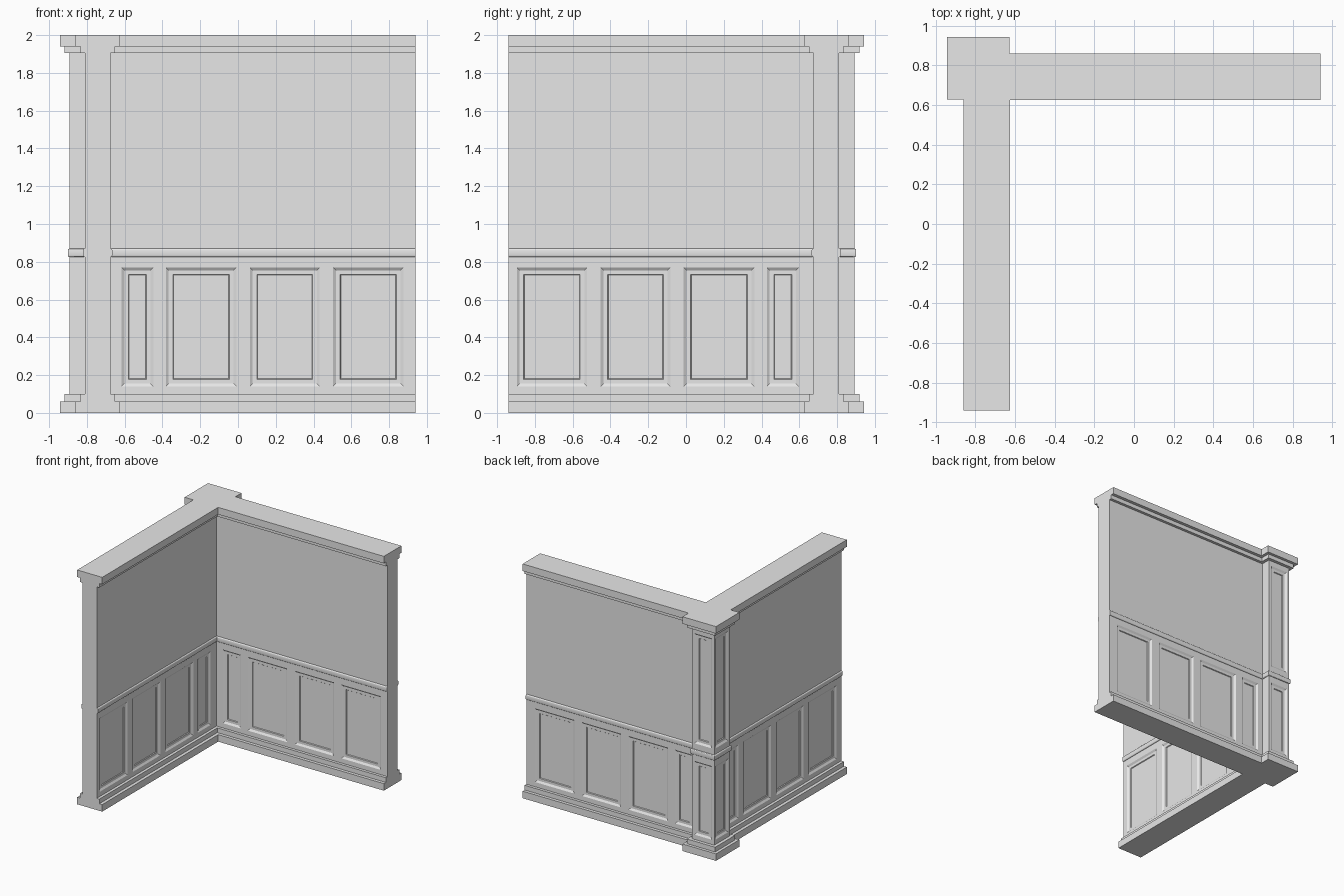
import bpy, bmesh, math
from mathutils import Matrix, Vector

cube = bpy.data.objects.get("Cube")
if cube:
    bpy.data.objects.remove(cube, do_unlink=True)

plaster = bpy.data.materials.new("light_grey")
plaster.use_nodes = True
plaster.diffuse_color = (0.8, 0.8, 0.8, 1)
plaster.node_tree.nodes["Principled BSDF"].inputs["Base Color"].default_value = (0.8, 0.8, 0.8, 1)

WALL_END, WALL_START = 0.94, -0.67
WALL_LINE = 0.7425           # distance of each wall's centre line from the middle
WALL_HALF, POST_HALF = 0.067, 0.106
POST_CENTRE = (-0.785, 0.785)
PANEL_Z = (0.14, 0.77)
PANEL_X = [(-0.617, -0.448), (-0.382, -0.008), (0.063, 0.432), (0.503, 0.876)]

# Trim courses: name, bottom, top, projection from the wall, projection from the post
TRIMS = [("plinth", 0, 0.06, 0.051, 0.052),
         ("base_moulding", 0.06, 0.10, 0.024, 0.027),
         ("chair_rail", 0.825, 0.87, 0.010, 0.010),
         ("cornice_moulding", 1.905, 1.94, 0.024, 0.027),
         ("cornice", 1.94, 2.0, 0.051, 0.052)]


def finish(bm, name, matrix):
    mesh = bpy.data.meshes.new(name)
    bm.to_mesh(mesh)
    bm.free()
    mesh.materials.append(plaster)
    obj = bpy.data.objects.new(name, mesh)
    obj.matrix_world = matrix
    bpy.context.collection.objects.link(obj)
    return obj


def panelled_face(bm, x0, x1, angle, offset, panels=()):
    """Flat face with recessed panels, turned about z and pushed outwards."""
    place = Matrix.Rotation(angle, 4, "Z") @ Matrix.Translation((0, -offset, 0))
    xs = sorted({x0, x1, *(x for p in panels for x in p[:2])})
    zs = sorted({0.0, 2.0, *(z for p in panels for z in p[2:])})
    grid = [[bm.verts.new(place @ Vector((x, 0, z))) for z in zs] for x in xs]
    fields = []
    for i in range(len(xs) - 1):
        for j in range(len(zs) - 1):
            face = bm.faces.new((grid[i][j], grid[i + 1][j],
                                 grid[i + 1][j + 1], grid[i][j + 1]))
            if (xs[i], xs[i + 1], zs[j], zs[j + 1]) in panels:
                fields.append(face)
    bm.normal_update()
    # Sloped moulding, flat border, then a small step down to the field
    for thickness, depth in ((0.015, -0.010), (0.022, 0), (0.004, -0.006)):
        if fields:
            bmesh.ops.inset_individual(bm, faces=fields, thickness=thickness,
                                       depth=depth, use_even_offset=True)
            bm.normal_update()


def trim_block(name, x0, x1, y0, y1, z0, z1, matrix, rounded=None):
    """Box course; rounded is a test choosing which horizontal edges to soften."""
    bm = bmesh.new()
    size = Matrix.Diagonal((x1 - x0, y1 - y0, z1 - z0, 1))
    centre = Matrix.Translation(((x0 + x1) / 2, (y0 + y1) / 2, (z0 + z1) / 2))
    bmesh.ops.create_cube(bm, size=1, matrix=centre @ size)
    if rounded:
        edges = [e for e in bm.edges if rounded((e.verts[0].co - e.verts[1].co).normalized())]
        bmesh.ops.bevel(bm, geom=edges, offset=0.009, segments=3, profile=0.5, affect="EDGES")
    obj = finish(bm, name, matrix)
    if rounded:
        for p in obj.data.polygons:
            p.use_smooth = True
        bpy.context.view_layer.objects.active = obj
        obj.select_set(True)
        bpy.ops.object.shade_smooth_by_angle(angle=math.radians(35))
        obj.select_set(False)


def build_wall(name, matrix, front_shift, back_shift):
    bm = bmesh.new()
    front = [(a + front_shift, b + front_shift, *PANEL_Z) for a, b in PANEL_X]
    back = [(-b - back_shift, -a - back_shift, *PANEL_Z) for a, b in PANEL_X]
    panelled_face(bm, WALL_START - 0.03, WALL_END, 0, WALL_HALF, front)
    panelled_face(bm, -WALL_END, -WALL_START + 0.03, math.pi, WALL_HALF, back)
    panelled_face(bm, -WALL_HALF, WALL_HALF, math.pi / 2, WALL_END)
    finish(bm, name, matrix)
    for trim, z0, z1, out, _ in TRIMS:
        half = WALL_HALF + out
        along = (lambda d: abs(d.x) > 0.9) if trim == "chair_rail" else None
        trim_block(name + "_" + trim, WALL_START, WALL_END, -half, half, z0, z1, matrix, along)


# Two walls meeting at the corner
build_wall("back_wall", Matrix.Translation((0, WALL_LINE, 0)), 0, -0.015)
build_wall("right_wall", Matrix.Translation((-WALL_LINE, 0, 0))
           @ Matrix.Rotation(-math.pi / 2, 4, "Z"), 0, 0.02)

# Corner post, panelled on its two outer faces
post_matrix = Matrix.Translation((*POST_CENTRE, 0))
bm = bmesh.new()
post_panels = [(-0.083, 0.083, *PANEL_Z), (-0.083, 0.083, 0.92, 1.86)]
for turn in range(4):
    outer = turn in (2, 3)
    panelled_face(bm, -POST_HALF, POST_HALF, turn * math.pi / 2, POST_HALF,
                  post_panels if outer else ())
finish(bm, "corner_post", post_matrix)
for trim, z0, z1, out, inner in TRIMS:
    half = POST_HALF + inner
    level = (lambda d: abs(d.z) < 0.1) if trim == "chair_rail" else None
    trim_block("post_" + trim, -half, half, -half, half, z0, z1, post_matrix, level)
